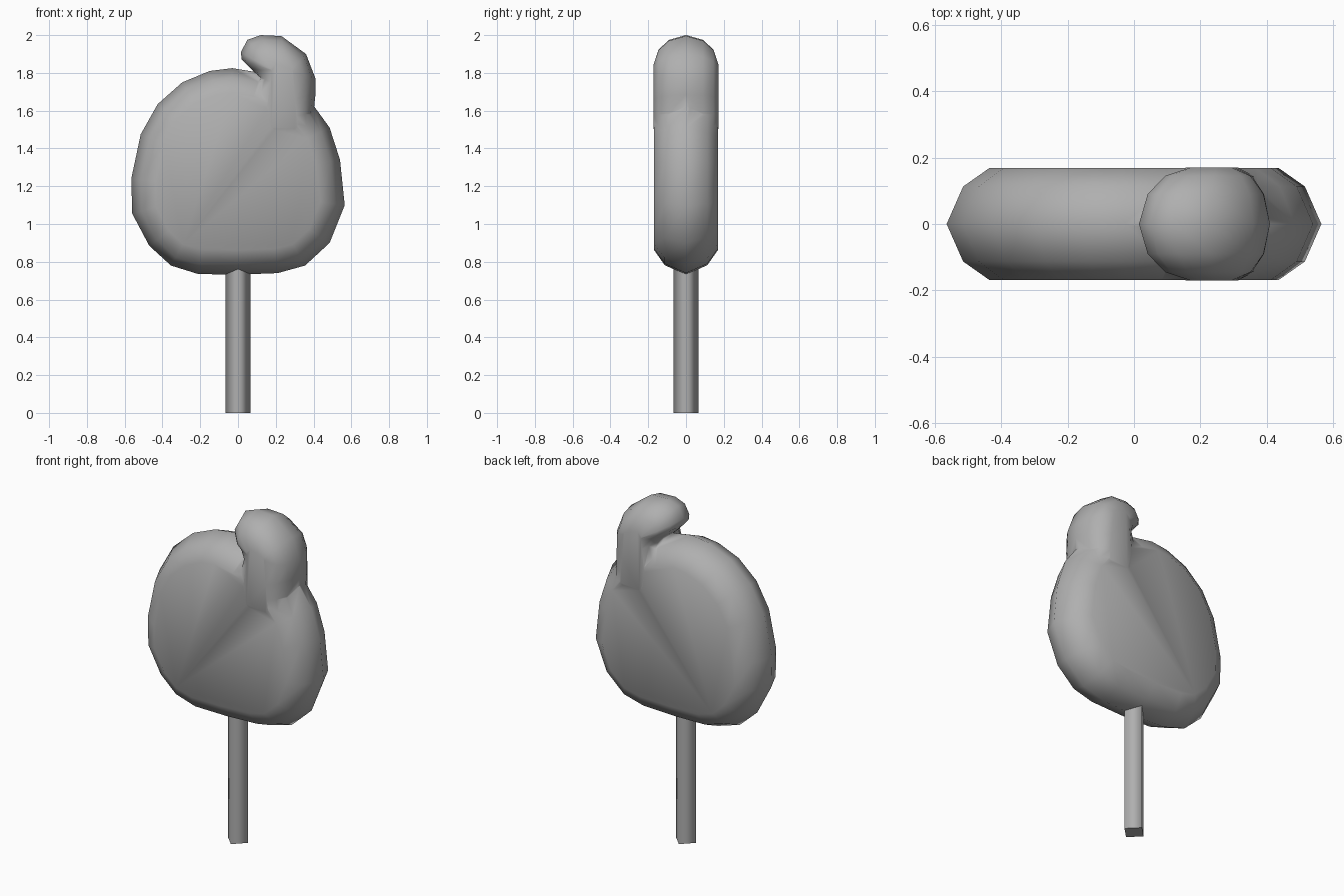
import bpy, bmesh
from mathutils import Vector

if "Cube" in bpy.data.objects:
    bpy.data.objects.remove(bpy.data.objects["Cube"])


def make_object(name, verts, faces):
    mesh = bpy.data.meshes.new(name)
    mesh.from_pydata(verts, [], faces)
    bm = bmesh.new()
    bm.from_mesh(mesh)
    bmesh.ops.recalc_face_normals(bm, faces=bm.faces)
    bm.to_mesh(mesh)
    bm.free()
    ob = bpy.data.objects.new(name, mesh)
    bpy.context.collection.objects.link(ob)
    return ob


def pillow(name, rings):
    """Close a stack of (outline, y) rings into a solid with flat front and back."""
    n = len(rings[0][0])
    verts = [(p[0], y, p[1]) for outline, y in rings for p in outline]
    faces = [(r * n + i, r * n + (i + 1) % n, (r + 1) * n + (i + 1) % n, (r + 1) * n + i)
             for r in range(len(rings) - 1) for i in range(n)]
    faces += [tuple(range(n)), tuple(range((len(rings) - 1) * n, len(rings) * n))]
    return make_object(name, verts, faces)


def inset(pts, d):
    """Move a counter-clockwise outline inwards by d."""
    out = []
    for i, p in enumerate(pts):
        t = (Vector(pts[(i + 1) % len(pts)]) - Vector(pts[i - 1])).normalized()
        out.append(Vector(p) + Vector((-t.y, t.x)) * d)
    return out


def mirrored(half):
    """Rim ring once, the other rings on both sides."""
    return [(o, -y) for o, y in reversed(half[1:])] + half


# crown: flat rounded slab
crown_outline = [(-0.03, 1.825), (-0.15, 1.81), (-0.295, 1.75), (-0.425, 1.635),
                 (-0.515, 1.475), (-0.565, 1.24), (-0.56, 1.055), (-0.47, 0.885),
                 (-0.355, 0.78), (-0.21, 0.735), (0, 0.732), (0.21, 0.74),
                 (0.355, 0.78), (0.485, 0.90), (0.565, 1.10), (0.54, 1.34),
                 (0.485, 1.51), (0.405, 1.62), (0.27, 1.735), (0.12, 1.80)]
crown = pillow("crown", mirrored([(inset(crown_outline, d), y) for d, y in
                                  ((0, 0), (0.05, 0.113), (0.13, 0.169))]))

# curled tuft on top: each outline point rounds over towards a spine point
left, right = (0.19, 1.81), (0.28, 1.81)
low_left, low_right = (0.19, 1.52), (0.30, 1.52)
tuft_points = [((0.41, 1.685), (0.29, 1.66)), ((0.41, 1.77), right), ((0.36, 1.90), right),
               ((0.23, 1.995), (0.25, 1.83)), ((0.12, 2.0), (0.21, 1.83)),
               ((0.05, 1.975), left), ((0.015, 1.91), left), ((0.02, 1.87), left),
               ((0.07, 1.82), left), ((0.11, 1.78), (0.18, 1.75)),
               ((0.05, 1.62), (0.17, 1.62)), ((0.06, 1.45), low_left),
               ((0.20, 1.36), low_left), ((0.32, 1.36), low_right),
               ((0.42, 1.46), low_right), ((0.40, 1.59), (0.30, 1.57))]
tuft = pillow("tuft", mirrored([([Vector(p).lerp(Vector(c), t) for p, c in tuft_points], y)
                                for t, y in ((0, 0), (0.15, 0.09), (0.45, 0.145), (0.9, 0.171))]))

# merge the tuft into the crown
mod = crown.modifiers.new("union", "BOOLEAN")
mod.operation, mod.solver, mod.object = "UNION", "EXACT", tuft
bpy.context.view_layer.objects.active = crown
bpy.ops.object.modifier_apply(modifier=mod.name)
bpy.data.objects.remove(tuft)

# four-sided stick, corners on the axes
r = 0.067
square = [(r, 0), (0, r), (-r, 0), (0, -r)]
stick = make_object("stick", [(x, y, z) for z in (0, 0.80) for x, y in square],
                    [(0, 1, 2, 3), (4, 5, 6, 7)] +
                    [(i, (i + 1) % 4, 4 + (i + 1) % 4, 4 + i) for i in range(4)])

# smooth shading and dark grey colour
grey = bpy.data.materials.new("dark_grey")
grey.diffuse_color = (0.43, 0.43, 0.43, 1)
grey.use_nodes = True
grey.node_tree.nodes["Principled BSDF"].inputs["Base Color"].default_value = grey.diffuse_color
for ob in (crown, stick):
    ob.data.materials.clear()
    ob.data.materials.append(grey)
    ob.data.polygons.foreach_set("material_index", [0] * len(ob.data.polygons))
    ob.data.polygons.foreach_set("use_smooth", [True] * len(ob.data.polygons))
for p in stick.data.polygons[:2]:
    p.use_smooth = False
